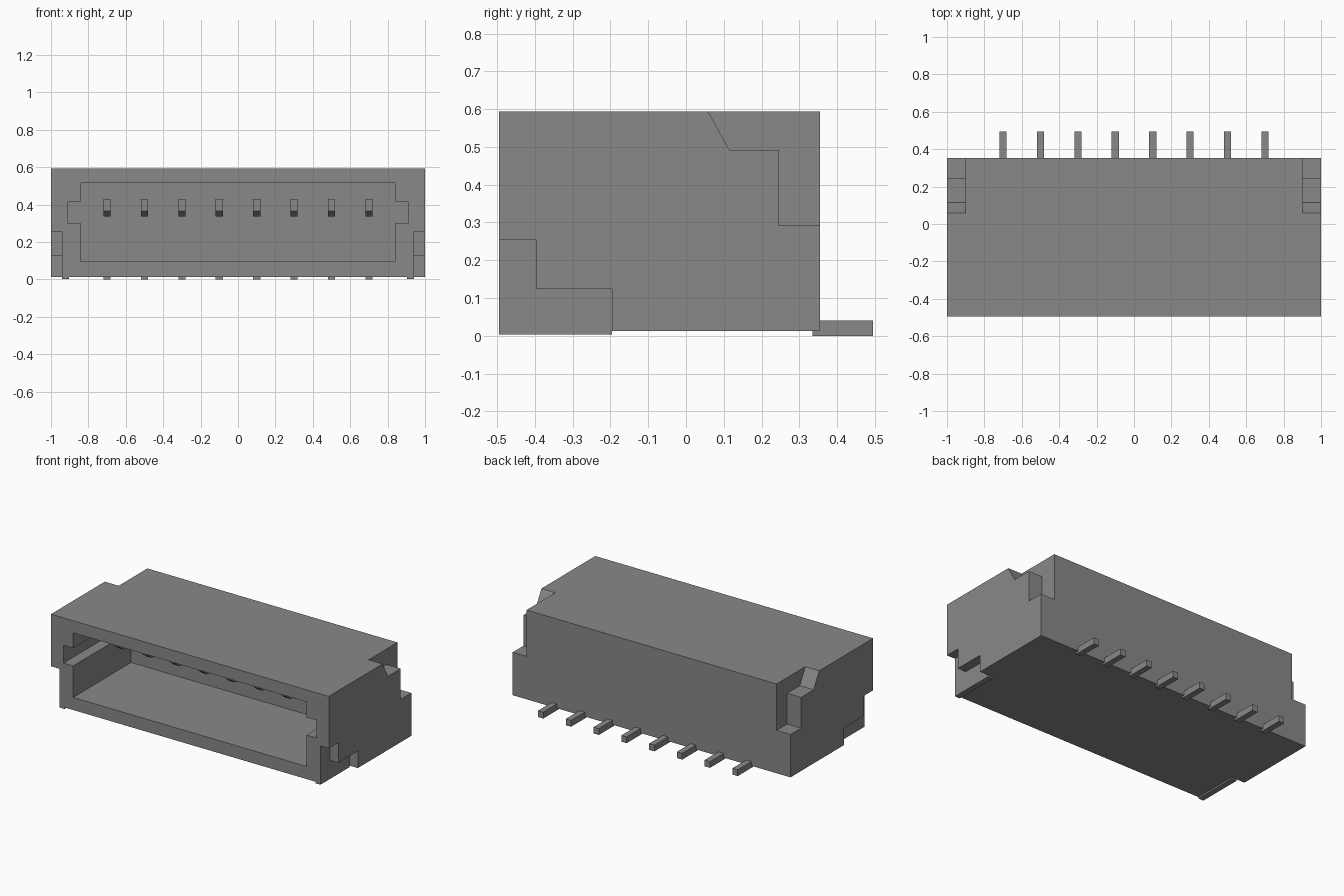
import bpy, bmesh
from mathutils import Vector

if "Cube" in bpy.data.objects:
    bpy.data.objects.remove(bpy.data.objects["Cube"], do_unlink=True)

grey = bpy.data.materials.new("mid grey")
grey.use_nodes = True
grey.diffuse_color = (0.25, 0.25, 0.25, 1)
grey.node_tree.nodes["Principled BSDF"].inputs["Base Color"].default_value = (0.25, 0.25, 0.25, 1)


def prism(name, outline, axis, start, end):
    """Extrude a 2D outline along x (outline in y, z) or y (outline in x, z)."""
    bm = bmesh.new()
    place = (lambda a, b: (start, a, b)) if axis == "x" else (lambda a, b: (a, start, b))
    face = bm.faces.new([bm.verts.new(place(a, b)) for a, b in outline])
    new = bmesh.ops.extrude_face_region(bm, geom=[face])["geom"]
    move = Vector((end - start, 0, 0)) if axis == "x" else Vector((0, end - start, 0))
    bmesh.ops.translate(bm, vec=move, verts=[v for v in new if isinstance(v, bmesh.types.BMVert)])
    bmesh.ops.recalc_face_normals(bm, faces=bm.faces)
    mesh = bpy.data.meshes.new(name)
    bm.to_mesh(mesh)
    bm.free()
    mesh.materials.append(grey)
    obj = bpy.data.objects.new(name, mesh)
    bpy.context.collection.objects.link(obj)
    return obj


def rect(a0, a1, b0, b1):
    return [(a0, b0), (a1, b0), (a1, b1), (a0, b1)]


def cut(target, cutter):
    cutter.hide_render = True
    mod = target.modifiers.new("cut", "BOOLEAN")
    mod.operation = "DIFFERENCE"
    mod.solver = "EXACT"
    mod.object = cutter
    bpy.context.view_layer.objects.active = target
    bpy.ops.object.modifier_apply(modifier=mod.name)
    bpy.data.objects.remove(cutter, do_unlink=True)


FRONT, BACK, BOTTOM, TOP = -0.495, 0.354, 0.013, 0.594

# Housing block
housing = prism("housing", rect(FRONT, BACK, BOTTOM, TOP), "x", -1, 1)

# Front cavity with a keying slot on each side
half = [(0.84, 0.095), (0.84, 0.30), (0.91, 0.30), (0.91, 0.415), (0.84, 0.415), (0.84, 0.515)]
cavity = half + [(-x, z) for x, z in reversed(half)]
cut(housing, prism("cavity_cutter", cavity, "y", -0.7, 0.10))

# Stepped recesses in both side walls
rear_recess = [(0.0, 0.70), (0.115, 0.492), (0.245, 0.492), (0.245, 0.292), (0.5, 0.292), (0.5, 0.70)]
front_recess = [(-0.7, -0.1), (-0.196, -0.1), (-0.196, 0.124), (-0.397, 0.124), (-0.397, 0.255), (-0.7, 0.255)]
for side in (-1, 1):
    cut(housing, prism("rear_recess_cutter", rear_recess, "x", side * 0.90, side * 1.1))
    cut(housing, prism("front_recess_cutter", front_recess, "x", side * 0.94, side * 1.1))

# Mounting strips under the front corners
for side, word in ((-1, "right"), (1, "left")):
    prism(word + "_mounting_strip", rect(FRONT, -0.196, 0.003, 0.02), "x", side * 0.903, side * 0.94)

# Contact pins inside the cavity and solder tails at the back
pin_side = [(-0.24, 0.365), (-0.20, 0.335), (0.12, 0.335), (0.12, 0.43), (-0.24, 0.43)]
tail_side = rect(0.335, 0.495, 0.0, 0.041)
for i in range(8):
    x = -0.7 + 0.2 * i
    prism(f"contact_pin_{i + 1}", pin_side, "x", x - 0.019, x + 0.019)
    prism(f"solder_tail_{i + 1}", tail_side, "x", x - 0.019, x + 0.019)
